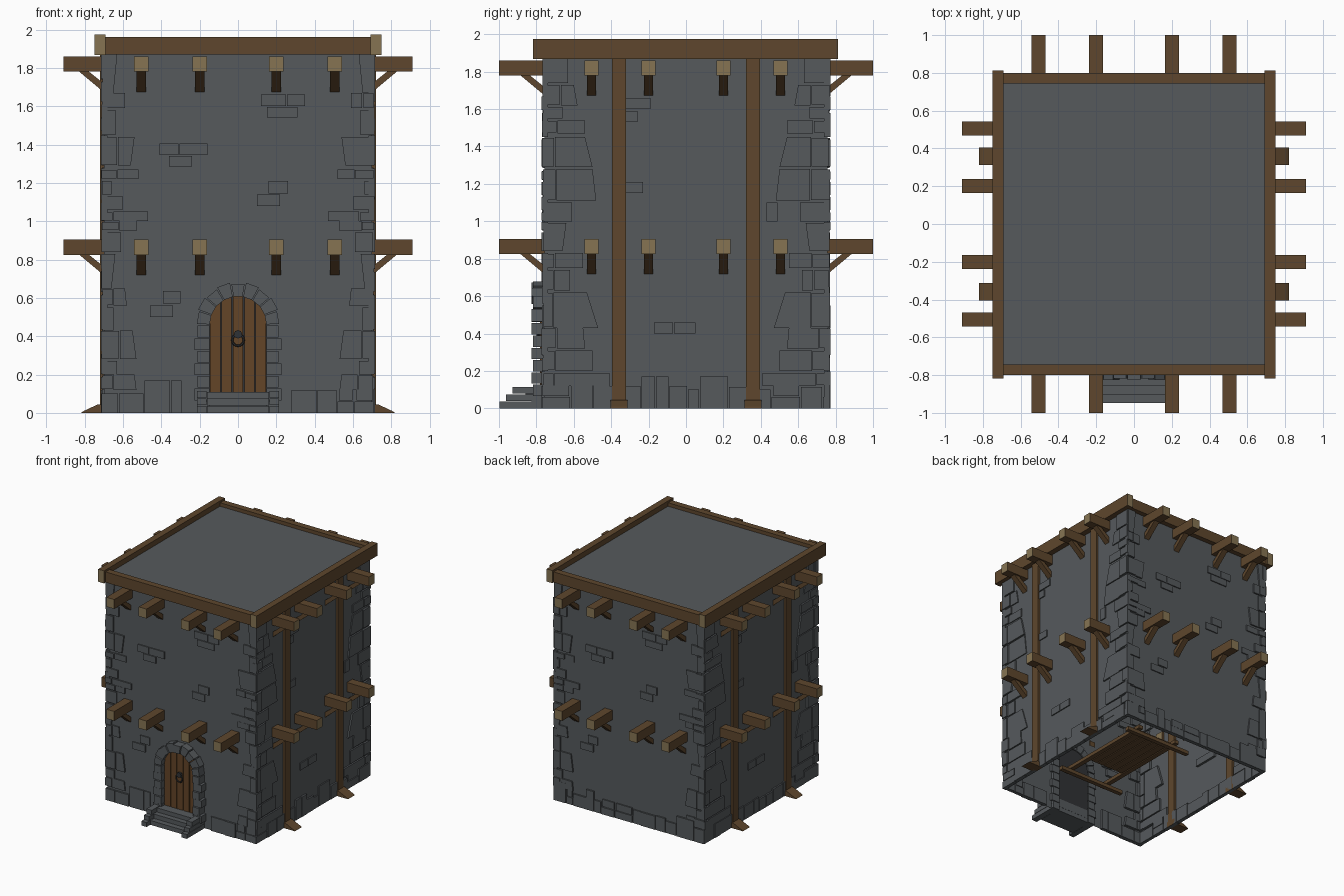
import bpy, bmesh, math, random
from mathutils import Vector, Matrix

random.seed(4)
if "Cube" in bpy.data.objects:
    bpy.data.objects.remove(bpy.data.objects["Cube"], do_unlink=True)


def material(name, rgb):
    m = bpy.data.materials.new(name)
    m.use_nodes = True
    m.diffuse_color = (*rgb, 1)
    bsdf = m.node_tree.nodes["Principled BSDF"]
    bsdf.inputs["Base Color"].default_value = (*rgb, 1)
    bsdf.inputs["Roughness"].default_value = 0.9
    return m


STONE = material("grey stone", (0.092, 0.101, 0.108))
WOOD = material("brown wood", (0.112, 0.062, 0.026))
GRAIN = material("pale end grain", (0.24, 0.175, 0.086))
DOOR = material("door wood", (0.125, 0.058, 0.02))
IRON = material("dark iron", (0.03, 0.032, 0.035))

HX, HY = 0.70, 0.757      # half sizes of the walls
TOP = 1.93


def place(k, u, d, z):
    """Wall-local point: u along the wall, d outward; k = front, right, back, left."""
    dist = HX if k % 2 else HY
    return Matrix.Rotation(k * math.pi / 2, 3, 'Z') @ Vector((u, -(dist + d), z))


def prism(bm, k, pts, lo, hi, across=False, cap=0):
    """Extrude a (u, z) outline outward, or a (d, z) outline along the wall."""
    def ring(t):
        return [bm.verts.new(place(k, t, p, z) if across else place(k, p, t, z)) for p, z in pts]
    a, b = ring(lo), ring(hi)
    for f in (bm.faces.new(a), bm.faces.new(b)):
        f.material_index = cap
    n = len(pts)
    for i in range(n):
        bm.faces.new((a[i], a[(i + 1) % n], b[(i + 1) % n], b[i]))


def block(bm, k, u0, u1, z0, z1, lo, hi, cap=0):
    prism(bm, k, [(u0, z0), (u1, z0), (u1, z1), (u0, z1)], lo, hi, cap=cap)


def finish(bm, name, *mats):
    bmesh.ops.recalc_face_normals(bm, faces=bm.faces)
    me = bpy.data.meshes.new(name)
    bm.to_mesh(me)
    bm.free()
    for m in mats:
        me.materials.append(m)
    ob = bpy.data.objects.new(name, me)
    bpy.context.collection.objects.link(ob)
    return ob


# Hollow walls with a flat roof, open underneath
bm = bmesh.new()
bmesh.ops.create_cube(bm, size=1)
bmesh.ops.scale(bm, vec=(2 * HX, 2 * HY, TOP), verts=bm.verts)
bmesh.ops.translate(bm, vec=(0, 0, TOP / 2), verts=bm.verts)
bmesh.ops.delete(bm, geom=[f for f in bm.faces if f.normal.z < -0.5], context='FACES_ONLY')
finish(bm, "walls", STONE)

# Corner stones: (bottom, top, inner edge below, inner edge above)
FRONT_ROWS = [(.12, .2, .53, .54), (.2, .27, .63, .63), (.28, .43, .53, .55), (.43, .55, .65, .65),
              (.56, .65, .58, .59), (.65, .83, .66, .64), (.84, .94, .61, .61), (.95, 1, .53, .53),
              (1, 1.05, .47, .47), (1.06, 1.13, .6, .6), (1.14, 1.21, .66, .66), (1.22, 1.27, .52, .52),
              (1.29, 1.44, .56, .54), (1.45, 1.58, .64, .64), (1.59, 1.67, .59, .59), (1.67, 1.87, .65, .63)]
SIDE_ROWS = [(.12, .19, .41, .41), (.2, .31, .5, .5), (.32, .43, .54, .55), (.43, .62, .47, .53),
             (.63, .74, .62, .62), (.75, .83, .55, .55), (.84, .99, .66, .64), (1, 1.1, .61, .61),
             (1.11, 1.28, .48, .5), (1.29, 1.45, .5, .54), (1.47, 1.54, .54, .54),
             (1.55, 1.61, .66, .66), (1.62, 1.73, .58, .6), (1.74, 1.87, .63, .63)]
bm = bmesh.new()
for k in range(4):
    rows, edge = (SIDE_ROWS, HY) if k % 2 else (FRONT_ROWS, HX)
    for s in (-1, 1):
        for z0, z1, low, high in rows:
            out = edge + random.uniform(.005, .014)
            split = edge - random.uniform(.04, .09)
            step = random.uniform(.002, .008)
            if split - low > .06:      # split long courses in two
                prism(bm, k, [(s * low, z0), (s * (split - .005), z0),
                              (s * (split - .005), z1), (s * high, z1)], -.02, .006 + step)
                block(bm, k, s * split, s * out, z0 + .004, z1 - .004, -.02, .016)
            else:
                prism(bm, k, [(s * low, z0), (s * out, z0), (s * out, z1), (s * high, z1)], -.02, .008 + step)
finish(bm, "corner_stones", STONE)

# Uneven stones along the foot of the walls
bm = bmesh.new()
for k in range(4):
    edge = (HY if k % 2 else HX) + .012
    u = -edge
    while u < edge - .02:
        w = min(random.uniform(.06, .17), edge - u)
        h = random.choice((.06, .1, .115, .12, .17))
        if k or abs(u + w / 2) > .24:
            block(bm, k, u, u + w - .005, 0, h, -.02, random.uniform(.008, .016))
            if h < .08:
                block(bm, k, u + .01, u + w - .01, h + .005, .125, -.02, .01)
        u += w
finish(bm, "base_stones", STONE)

# Scattered bricks showing through the plaster
FRONT_BRICKS = [(-.41, -.31, 1.345, 1.405), (-.305, -.16, 1.345, 1.405), (-.36, -.24, 1.285, 1.34),
                (.12, .25, 1.6, 1.66), (.255, .35, 1.6, 1.66), (.15, .31, 1.54, 1.595),
                (.16, .26, 1.145, 1.21), (.1, .22, 1.08, 1.14), (-.39, -.3, .57, .635), (-.46, -.34, .5, .56)]
SIDE_BRICKS = [(-.17, -.07, .4, .46), (-.065, .05, .4, .46), (-.32, -.19, 1.6, 1.66), (-.32, -.26, 1.53, 1.59),
               (-.32, -.23, 1.15, 1.21), (.43, .49, 1, 1.1)]
bm = bmesh.new()
for k in range(4):
    for b in (SIDE_BRICKS if k % 2 else FRONT_BRICKS):
        block(bm, k, *b, -.02, .009)
finish(bm, "wall_bricks", STONE)

# Projecting beams with pale ends, each on a slanted brace
beams, braces = bmesh.new(), bmesh.new()
for k in range(4):
    reach = .21 if k % 2 else 1 - HY
    for z in (.825, 1.78):
        for u in (-.505, -.2, .2, .505):
            block(beams, k, u - .037, u + .037, z, z + .08, -.02, reach, cap=1)
            prism(braces, k, [(-.01, z - .115), (-.01, z - .07), (.09, z + .01), (.14, z + .01)],
                  u - .024, u + .024, across=True)
finish(beams, "floor_beams", WOOD, GRAIN)
finish(braces, "beam_braces", WOOD)

# Roof rim: planks front and back, longer beams with pale ends on the sides
bm = bmesh.new()
for k in (0, 2):
    block(bm, k, -.69, .69, 1.87, 1.96, -.012, .042)
for s in (-1, 1):
    block(bm, 0, s * .692, s * .748, 1.868, 1.975, -HY - .812, .06, cap=1)
finish(bm, "roof_rim", WOOD, GRAIN)

# Side posts on wedge feet
posts, feet = bmesh.new(), bmesh.new()
for k in (1, 3):
    for u in (-.358, .358):
        block(posts, k, u - .037, u + .037, .03, 1.87, -.02, .019)
        prism(feet, k, [(-.02, 0), (.12, 0), (.105, .01), (.03, .045), (-.02, .045)],
              u - .046, u + .046, across=True)
finish(posts, "side_posts", WOOD)
finish(feet, "post_feet", WOOD)

# Arched doorway stones
SPRING, R = .46, .148
bm = bmesh.new()
for s in (-1, 1):
    for i in range(7):
        z = i * SPRING / 7
        block(bm, 0, s * R, s * (.228 if i % 2 else .212), z, z + SPRING / 7 - .005, -.02, .07 - .008 * (i % 2))
STONES = 9
for i in range(STONES):
    a0 = math.pi * i / STONES + .015
    a1 = math.pi * (i + 1) / STONES - .015
    outer = .223 if i % 2 else .215
    prism(bm, 0, [(r * math.cos(a), SPRING + r * math.sin(a))
                  for r, a in ((R, a0), (outer, a0), (outer, a1), (R, a1))], -.02, .07 - .008 * (i % 2))
finish(bm, "door_arch", STONE)

# Plank door on a dark backing
bm = bmesh.new()
PLANKS = 5


def arched(x0, x1, n):
    xs = [x1 + (x0 - x1) * i / n for i in range(n + 1)]
    return [(x0, .11), (x1, .11)] + [(x, SPRING + math.sqrt(max(0, .15 ** 2 - x * x))) for x in xs]


prism(bm, 0, arched(-.149, .149, 16), -.01, .012, cap=1)
for i in range(PLANKS):
    x = -.149 + i * .298 / PLANKS
    prism(bm, 0, arched(x + .003, x + .298 / PLANKS - .003, 4), 0, .024)
finish(bm, "door", DOOR, IRON)

# Door knocker
bpy.ops.mesh.primitive_torus_add(major_radius=.03, minor_radius=.006, major_segments=16, minor_segments=6,
                                 location=(0, -HY - .036, .38), rotation=(math.pi / 2, 0, 0))
bpy.context.object.name = "door_ring"
bpy.context.object.data.materials.append(IRON)
bpy.ops.mesh.primitive_cylinder_add(vertices=8, radius=.022, depth=.024, location=(0, -HY - .03, .41),
                                    rotation=(math.pi / 2, 0, 0))
bpy.context.object.name = "door_ring_plate"
bpy.context.object.data.materials.append(IRON)

# Entrance steps between low side stones
bm = bmesh.new()
for z, reach in ((.11, .1), (.075, .145), (.037, .19)):
    block(bm, 0, -.163, .163, z - .037, z, -.01, reach)
for s in (-1, 1):
    for z0, z1, reach in ((0, .037, .24), (.04, .075, .205), (.078, .115, .17)):
        block(bm, 0, s * .165, s * .215, z0, z1, -.01, reach)
finish(bm, "entrance_steps", STONE)

# Plank pallet lying inside at ground level
bm = bmesh.new()
for y in (-.24, .57):
    block(bm, 0, -.07, .55, 0, .03, -HY - y - .018, -HY - y + .018)
for x in (.08, .45):
    block(bm, 0, x - .02, x + .02, .03, .06, -HY - .62, -HY + .3)
for i in range(5):
    x = .11 + i * .064
    block(bm, 0, x, x + .056, .03, .05, -HY - .57, -HY + .02)
finish(bm, "inner_pallet", WOOD)
